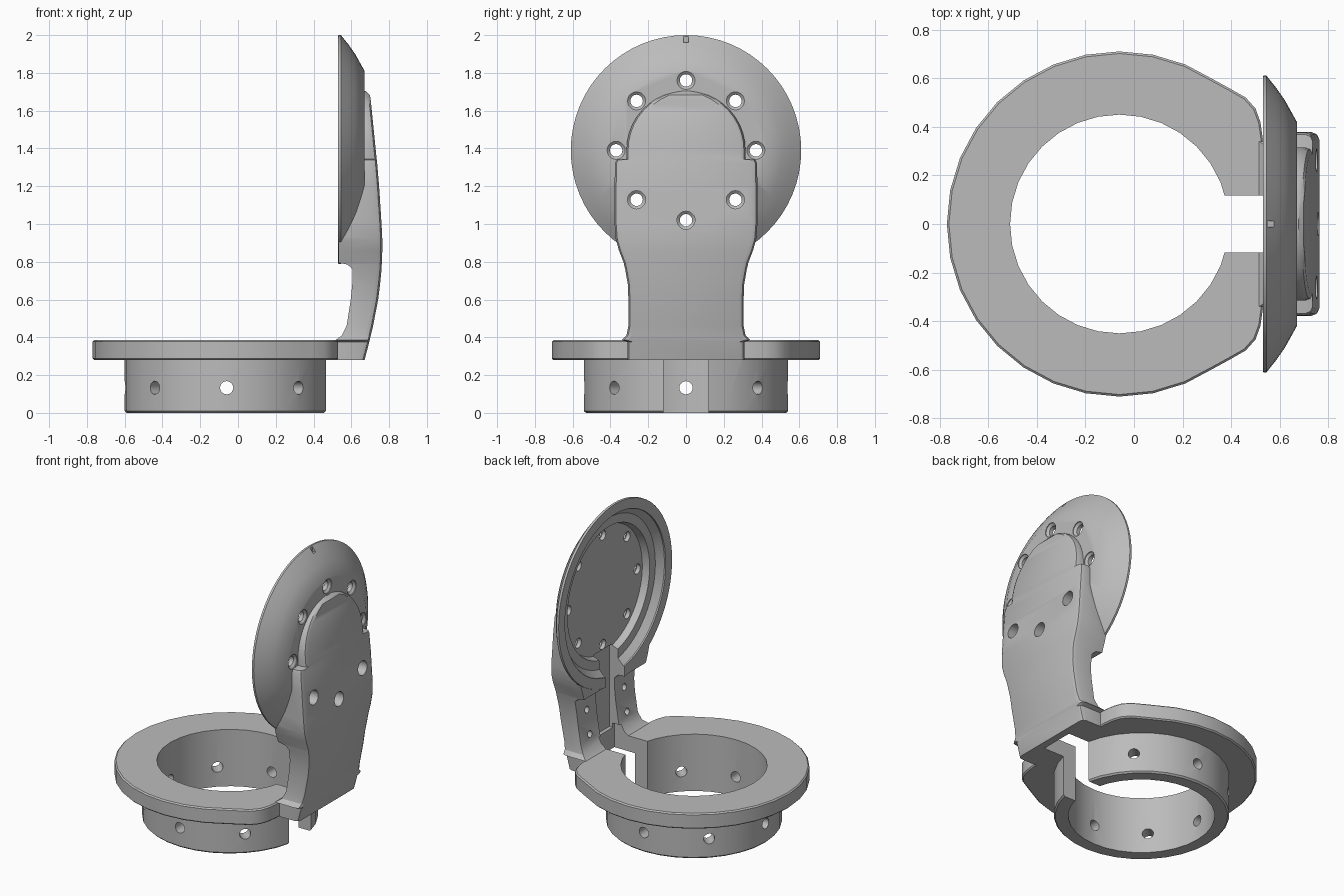
import bpy, bmesh, math
from math import cos, sin, pi, sqrt

if "Cube" in bpy.data.objects:
    bpy.data.objects.remove(bpy.data.objects["Cube"])

grey = bpy.data.materials.new("plain grey")
grey.use_nodes = True
colour = (0.5, 0.5, 0.5, 1)
grey.diffuse_color = colour
grey.node_tree.nodes["Principled BSDF"].inputs["Base Color"].default_value = colour

RING_X = -0.06      # ring axis
DISC_Z = 1.39       # disc axis height


def loft(name, rings):
    """Skin closed rings of equal length and cap both ends."""
    bm = bmesh.new()
    loops = [[bm.verts.new(p) for p in ring] for ring in rings]
    n = len(loops[0])
    for a, b in zip(loops, loops[1:]):
        for i in range(n):
            j = (i + 1) % n
            bm.faces.new((a[i], a[j], b[j], b[i]))
    bm.faces.new(loops[0][::-1])
    bm.faces.new(loops[-1])
    bmesh.ops.recalc_face_normals(bm, faces=bm.faces)
    mesh = bpy.data.meshes.new(name)
    bm.to_mesh(mesh)
    bm.free()
    ob = bpy.data.objects.new(name, mesh)
    bpy.context.collection.objects.link(ob)
    mesh.materials.append(grey)
    return ob


def turn_x(name, profile, y=0, z=DISC_Z, n=64):
    """Revolve (x, radius) pairs about an axis along x."""
    return loft(name, [[(x, y + r * sin(2 * pi * i / n), z + r * cos(2 * pi * i / n))
                        for i in range(n)] for x, r in profile])


def turn_z(name, profile, n=32):
    """Revolve (z, radius) pairs about the ring axis."""
    return loft(name, [[(RING_X + r * cos(2 * pi * i / n), r * sin(2 * pi * i / n), z)
                        for i in range(n)] for z, r in profile])


def box(name, x, y, z):
    return loft(name, [[(x[0], y[0], h), (x[1], y[0], h), (x[1], y[1], h), (x[0], y[1], h)]
                       for h in z])


def combine(target, other, operation):
    mod = target.modifiers.new("combine", "BOOLEAN")
    mod.operation = operation
    mod.solver = "EXACT"
    mod.object = other
    bpy.context.view_layer.objects.active = target
    bpy.ops.object.modifier_apply(modifier=mod.name)
    bpy.data.objects.remove(other)


# Flange outline: round, with a squared-off side towards the arm
half = [(RING_X + 0.71 * cos(a), 0.71 * sin(a))
        for a in [pi * (1 - i / 16) for i in range(1, 12)]]
half += [(0.39, 0.56), (0.46, 0.52), (0.50, 0.475), (0.52, 0.42), (0.53, 0.35)]
outline = [(RING_X - 0.71, 0)] + half + [(x, -y) for x, y in reversed(half)]


def flange_ring(z, scale):
    return [(RING_X + (x - RING_X) * scale, y * scale, z) for x, y in outline]


body = loft("hinged_ring_mount", [flange_ring(0.28, 0.988), flange_ring(0.288, 1),
                                  flange_ring(0.377, 1), flange_ring(0.385, 0.988)])

# Collar below the flange
combine(body, turn_z("collar", [(0, 0.53), (0.01, 0.54), (0.3, 0.54)]), "UNION")

# Arm: stations of height, half width, inner x, outer x
stations = [
    (0.28, 0.31, 0.50, 0.67), (0.375, 0.31, 0.50, 0.695), (0.385, 0.34, 0.515, 0.697),
    (0.41, 0.315, 0.55, 0.703), (0.46, 0.305, 0.575, 0.715), (0.60, 0.305, 0.597, 0.742),
    (0.68, 0.308, 0.605, 0.752), (0.76, 0.322, 0.607, 0.76), (0.785, 0.328, 0.58, 0.761),
    (0.795, 0.33, 0.532, 0.762), (0.86, 0.355, 0.532, 0.764), (0.92, 0.372, 0.532, 0.764),
    (1.0, 0.378, 0.535, 0.76), (1.2, 0.378, 0.56, 0.747), (1.32, 0.376, 0.60, 0.737),
    (1.34, 0.368, 0.60, 0.735), (1.345, 0.315, 0.60, 0.734)]
for i in range(11):
    a = pi / 2 * i / 10.6
    z = 1.39 + 0.315 * sin(a)
    outer = 0.734 - 0.1 * (z - 1.345) if z < 1.68 else 0.70 - (z - 1.68)
    stations.append((z, 0.315 * cos(a), 0.60, outer))


def arm_section(z, w, inner, outer):
    b = min(0.028, w * 0.4)
    side = [(inner, w), (outer - 0.03, w), (outer - 0.009, w - 0.3 * b), (outer, w - b)]
    return [(x, y, z) for x, y in side] + [(x, -y, z) for x, y in reversed(side)]


combine(body, loft("arm", [arm_section(*s) for s in stations]), "UNION")

# Domed disc, then its stepped hollow
combine(body, turn_x("disc", [(0.53, 0.608), (0.533, 0.61), (0.545, 0.61), (0.585, 0.56),
                              (0.62, 0.51), (0.67, 0.42)]), "UNION")
combine(body, turn_x("hollow", [(0.4, 0.54), (0.54, 0.54), (0.58, 0.50), (0.581, 0.44),
                                (0.625, 0.425)]), "DIFFERENCE")

# Ring bore, split and the channel running up the arm
combine(body, turn_z("bore", [(-0.1, 0.45), (0.5, 0.45)]), "DIFFERENCE")
combine(body, box("split", (0.2, 0.62), (-0.118, 0.118), (-0.1, 0.45)), "DIFFERENCE")
combine(body, box("channel", (0.45, 0.645), (-0.1, 0.1), (0.42, 0.985)), "DIFFERENCE")

# Bolt holes around the disc, each with a wider outer recess
for k in range(8):
    a = k * pi / 4
    y, z = 0.37 * sin(a), DISC_Z + 0.37 * cos(a)
    combine(body, turn_x("bolt_hole", [(0.5, 0.033), (0.652, 0.033), (0.665, 0.048),
                                       (0.9, 0.048)], y, z, 20), "DIFFERENCE")

# Index notch at the top of the disc
combine(body, box("notch", (0.55, 0.6), (-0.013, 0.013), (1.962, 2.1)), "DIFFERENCE")

# Radial holes in the collar
for k in range(1, 8):
    a = k * pi / 4
    rings = []
    for d in (0.35, 0.7):
        ring = []
        for i in range(20):
            t = 2 * pi * i / 20
            s = 0.035 * cos(t)
            ring.append((RING_X + d * cos(a) - s * sin(a), d * sin(a) + s * cos(a),
                         0.133 + 0.035 * sin(t)))
        rings.append(ring)
    combine(body, loft("radial_hole", rings), "DIFFERENCE")

# Small blind screw holes beside the arm channel
for y in (-0.2, 0.2):
    for z in (0.5, 0.66):
        combine(body, turn_x("screw_hole", [(0.5, 0.022), (0.66, 0.022)], y, z, 16),
                "DIFFERENCE")

# Smooth shading with sharp machined edges
bpy.ops.object.select_all(action="DESELECT")
body.select_set(True)
bpy.context.view_layer.objects.active = body
bpy.ops.object.shade_smooth_by_angle(angle=math.radians(30))
